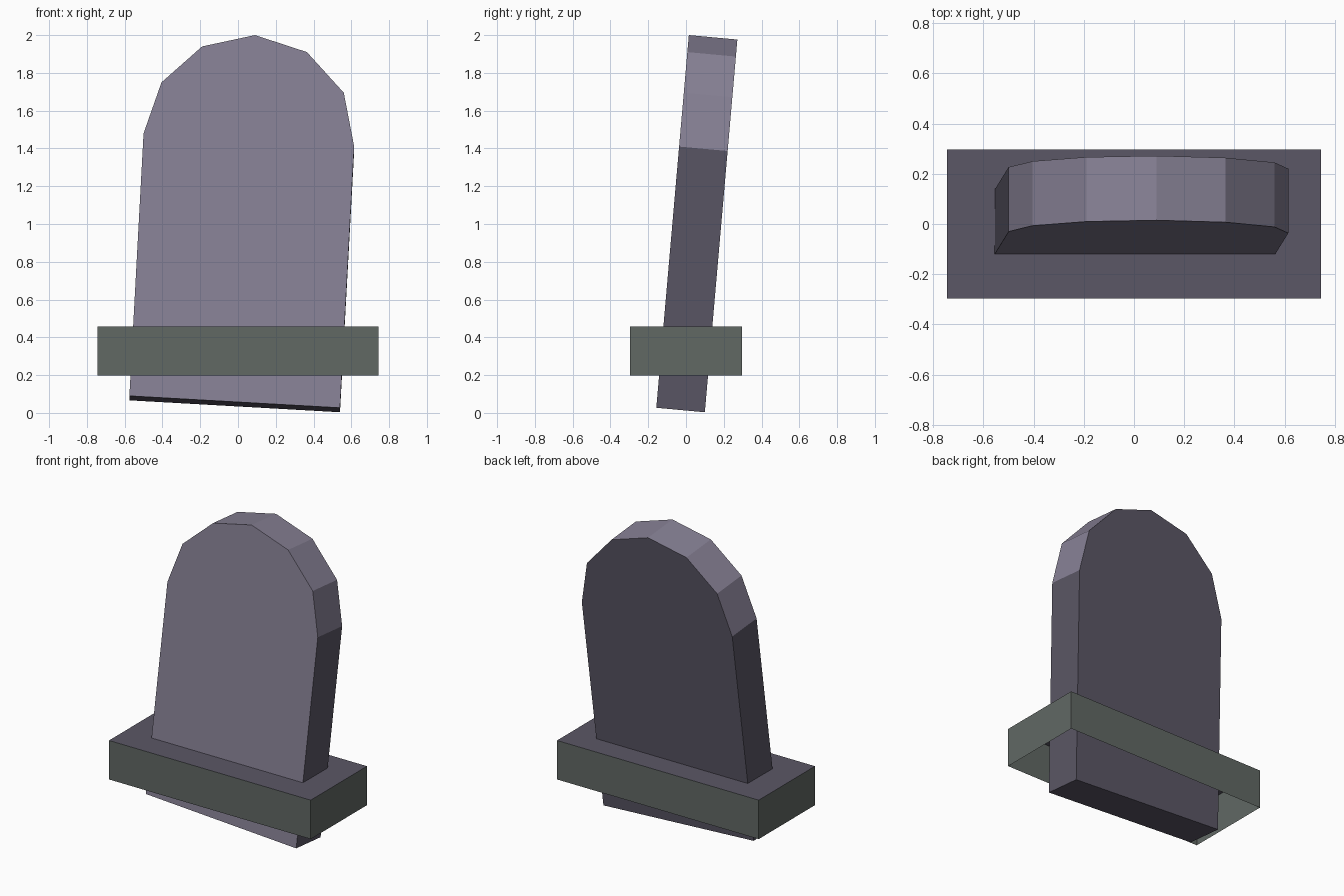
import bpy, bmesh
from mathutils import Vector

if "Cube" in bpy.data.objects:
    bpy.data.objects.remove(bpy.data.objects["Cube"])


def srgb(r, g, b):
    def lin(c):
        c /= 255
        return c / 12.92 if c <= 0.04045 else ((c + 0.055) / 1.055) ** 2.4
    return (lin(r), lin(g), lin(b), 1)


def material(name, rgb):
    m = bpy.data.materials.new(name)
    m.diffuse_color = srgb(*rgb)
    m.use_nodes = True
    m.node_tree.nodes["Principled BSDF"].inputs["Base Color"].default_value = m.diffuse_color
    return m


light = material("light_purple_stone", (135, 129, 149))
dark = material("dark_purple_stone", (91, 87, 102))
moss = material("mossy_green", (97, 104, 100))


def make_object(name, bm, mats):
    bmesh.ops.recalc_face_normals(bm, faces=bm.faces)
    mesh = bpy.data.meshes.new(name)
    bm.to_mesh(mesh)
    bm.free()
    for m in mats:
        mesh.materials.append(m)
    ob = bpy.data.objects.new(name, mesh)
    bpy.context.collection.objects.link(ob)
    return ob


# Leaning slab: arched outline (x, z) on a plane tilted backwards, then extruded
outline = [(-0.575, 0.09), (0.54, 0.027), (0.615, 1.41), (0.56, 1.695),
           (0.365, 1.91), (0.09, 2.0), (-0.19, 1.94), (-0.405, 1.75), (-0.5, 1.48)]
thickness = Vector((0, 0.257, -0.0235))
bm = bmesh.new()
front = bm.faces.new([bm.verts.new((x, -0.157 + 0.0873 * (z - 0.03), z)) for x, z in outline])
ext = bmesh.ops.extrude_face_region(bm, geom=[front], use_keep_orig=True)
bmesh.ops.translate(bm, vec=thickness,
                    verts=[g for g in ext["geom"] if isinstance(g, bmesh.types.BMVert)])
bmesh.ops.recalc_face_normals(bm, faces=bm.faces)
# Front and arch are light; straight sides, back and underside are dark
for f in bm.faces:
    is_front = f.normal.y < -0.8
    is_arch = abs(f.normal.y) < 0.8 and f.calc_center_median().z > 1.2
    f.material_index = 0 if is_front or is_arch else 1
make_object("headstone_slab", bm, [light, dark])

# Plinth: box open underneath, green walls and dark top
bm = bmesh.new()
bmesh.ops.create_cube(bm, size=1)
bmesh.ops.scale(bm, vec=(1.49, 0.594, 0.26), verts=bm.verts)
bmesh.ops.translate(bm, vec=(0, 0, 0.327), verts=bm.verts)
bmesh.ops.delete(bm, geom=[f for f in bm.faces if f.normal.z < -0.5], context='FACES_ONLY')
for f in bm.faces:
    f.material_index = 1 if f.normal.z > 0.5 else 0
make_object("plinth", bm, [moss, dark])
